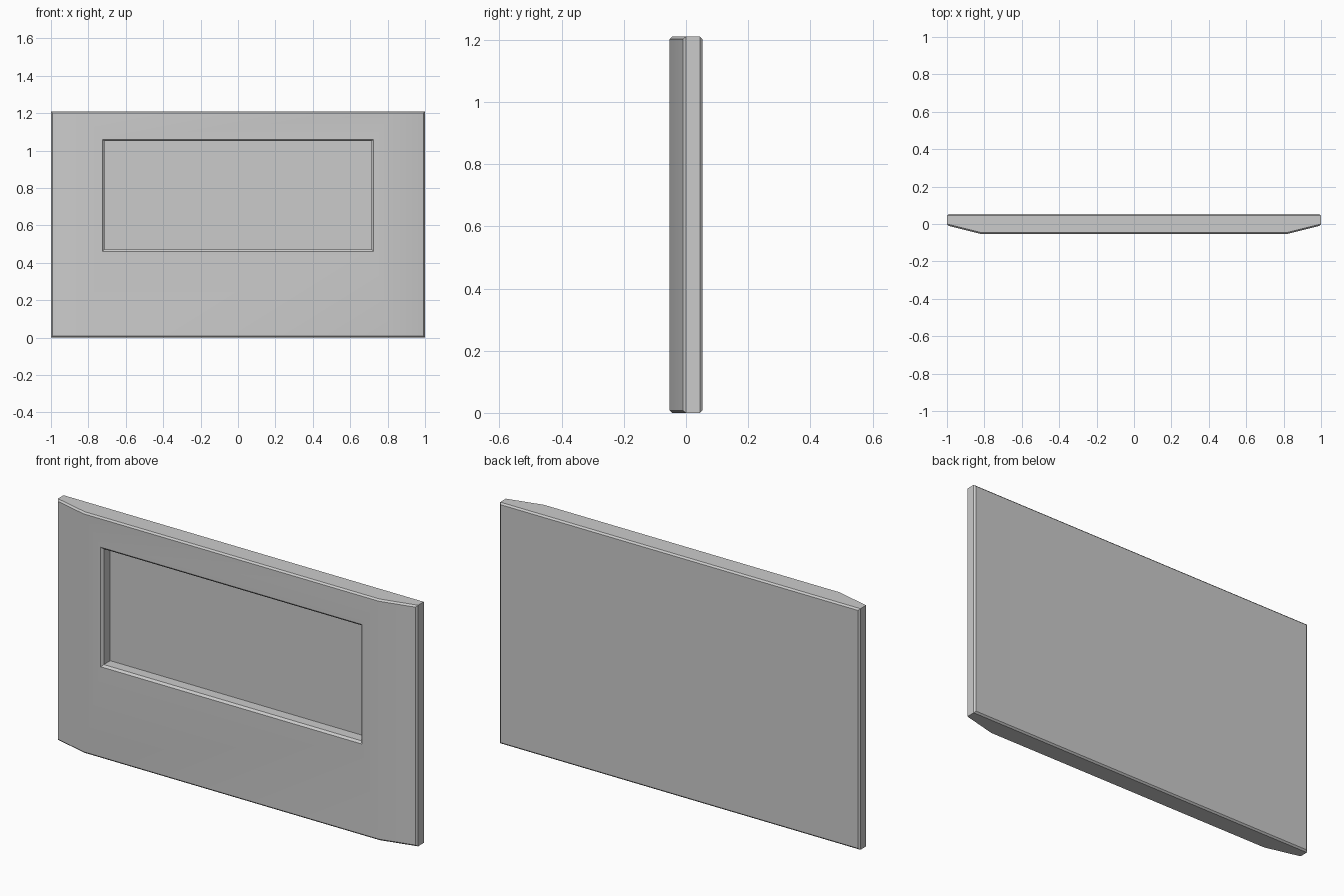
import bpy, bmesh
from math import radians

if "Cube" in bpy.data.objects:
    bpy.data.objects.remove(bpy.data.objects["Cube"])

H, D, BEVEL = 1.21, 0.053, 0.008

# Panel body: plan profile with angled front wings, extruded upward
plan = [(-1, D), (-1, -0.008), (-0.82, -D), (0.82, -D), (1, -0.008), (1, D)]
bm = bmesh.new()
base = bm.faces.new([bm.verts.new((x, y, 0)) for x, y in plan])
ext = bmesh.ops.extrude_face_region(bm, geom=[base], use_keep_orig=True)
bmesh.ops.translate(bm, vec=(0, 0, H),
                    verts=[v for v in ext["geom"] if isinstance(v, bmesh.types.BMVert)])
bmesh.ops.recalc_face_normals(bm, faces=bm.faces[:])

# Small chamfer around the outline of the front and the back
bm.normal_update()
rims = [e for e in bm.edges
        if e.calc_face_angle() > radians(30)
        and any(abs(f.normal.y) > 0.5 for f in e.link_faces)]
bmesh.ops.bevel(bm, geom=rims, offset=BEVEL, offset_type='OFFSET',
                segments=1, profile=0.5, affect='EDGES')
bm.normal_update()

# Recessed window: chamfered lip, straight walls, flat floor
front = max((f for f in bm.faces if f.normal.y < -0.99), key=lambda f: f.calc_area())
for half_x, z0, z1, y in [(0.725, 0.46, 1.06, -D),
                          (0.715, 0.47, 1.05, -D + 0.01),
                          (0.715, 0.47, 1.05, -D + 0.061)]:
    bmesh.ops.inset_individual(bm, faces=[front], thickness=0.002, use_even_offset=True)
    mid = front.calc_center_median().copy()
    for v in front.verts:
        v.co = (half_x if v.co.x > 0 else -half_x, y, z1 if v.co.z > mid.z else z0)
bm.normal_update()

mesh = bpy.data.meshes.new("recessed_panel")
bm.to_mesh(mesh)
bm.free()
panel = bpy.data.objects.new("recessed_panel", mesh)
bpy.context.collection.objects.link(panel)

# Smooth the gentle wing bends, keep chamfers crisp
bpy.context.view_layer.objects.active = panel
panel.select_set(True)
bpy.ops.object.shade_smooth_by_angle(angle=radians(30))
